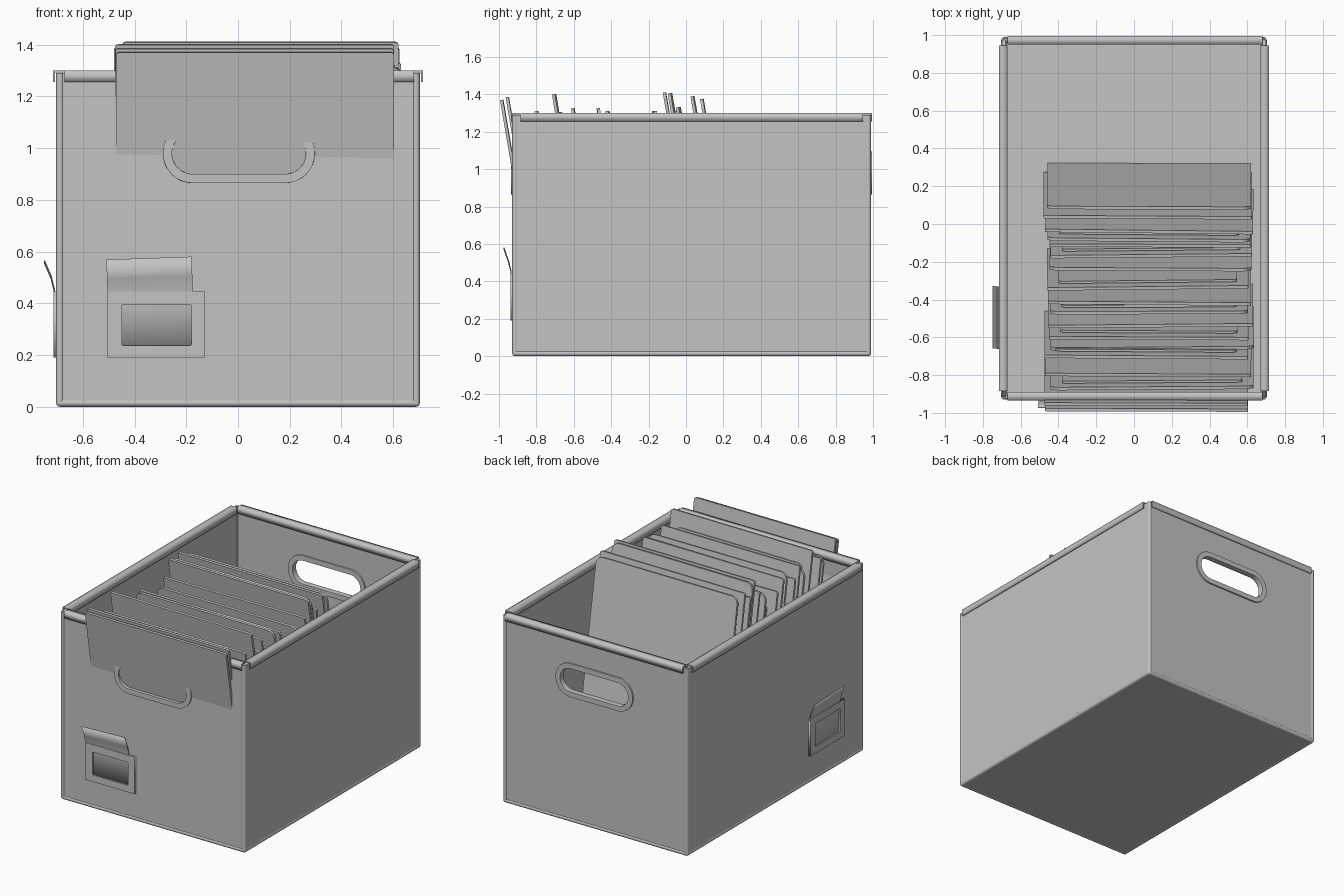
import bpy, bmesh, math, random
from mathutils import Matrix, Vector

random.seed(4)
if "Cube" in bpy.data.objects:
    bpy.data.objects.remove(bpy.data.objects["Cube"], do_unlink=True)

# One flat grey for everything
grey = bpy.data.materials.new("plain_grey")
grey.use_nodes = True
GREY = (0.55, 0.55, 0.55, 1)
grey.diffuse_color = GREY
grey.node_tree.nodes["Principled BSDF"].inputs["Base Color"].default_value = GREY

W, FRONT, BACK, TOP = 0.70, -0.925, 0.985, 1.30
MID, DEPTH, T = (FRONT + BACK) / 2, BACK - FRONT, 0.02
UP = Matrix.Rotation(math.pi / 2, 4, 'X')            # outline stands up, facing -y
ALONG_X = Matrix.Rotation(math.pi / 2, 4, 'Z') @ UP  # outline in y-z, extruded along x


def move(x, y, z):
    return Matrix.Translation((x, y, z))


def rounded(x0, x1, y0, y1, r=0.0, low_r=None, n=8):
    """Rectangle outline with rounded upper and lower corners."""
    low_r = r if low_r is None else low_r
    pts = []
    for i, (x, y, rad) in enumerate([(x1, y1, r), (x0, y1, r), (x0, y0, low_r), (x1, y0, low_r)]):
        if rad == 0:
            pts.append((x, y))
            continue
        cx = x - rad if x == x1 else x + rad
        cy = y - rad if y == y1 else y + rad
        for k in range(n + 1):
            a = (i + k / n) * math.pi / 2
            pts.append((cx + rad * math.cos(a), cy + rad * math.sin(a)))
    return pts


def plate(name, loops, thick, matrix, bevel=0.0):
    """Flat plate from an outline, further loops are holes."""
    cu = bpy.data.curves.new(name, 'CURVE')
    cu.dimensions, cu.fill_mode, cu.extrude = '2D', 'BOTH', thick / 2
    for loop in loops:
        sp = cu.splines.new('POLY')
        sp.points.add(len(loop) - 1)
        for p, (x, y) in zip(sp.points, loop):
            p.co = (x, y, 0, 1)
        sp.use_cyclic_u = True
    ob = bpy.data.objects.new(name, cu)
    bpy.context.collection.objects.link(ob)
    bpy.ops.object.select_all(action='DESELECT')
    ob.select_set(True)
    bpy.context.view_layer.objects.active = ob
    bpy.ops.object.convert(target='MESH')
    ob = bpy.context.object
    ob.name = name
    bm = bmesh.new()
    bm.from_mesh(ob.data)
    bmesh.ops.remove_doubles(bm, verts=bm.verts, dist=0.0002)
    bmesh.ops.recalc_face_normals(bm, faces=bm.faces)
    bm.to_mesh(ob.data)
    bm.free()
    ob.data.materials.clear()
    ob.data.materials.append(grey)
    ob.matrix_world = matrix
    if bevel:
        mod = ob.modifiers.new("soft_edge", 'BEVEL')
        mod.width, mod.segments, mod.limit_method = bevel, 2, 'ANGLE'
    return ob


def tube(name, a, b, r=0.015):
    """Rounded edge of the box between two points."""
    a, b = Vector(a), Vector(b)
    bpy.ops.mesh.primitive_cylinder_add(vertices=16, radius=r, depth=(b - a).length)
    ob = bpy.context.object
    ob.matrix_world = Matrix.Translation((a + b) / 2) @ (b - a).to_track_quat('Z', 'Y').to_matrix().to_4x4()
    ob.name = name
    ob.data.materials.append(grey)
    bpy.ops.object.shade_smooth_by_angle()


# Floor and side walls
plate("floor", [rounded(-W + 0.01, W - 0.01, FRONT + 0.01, BACK - 0.01)], T, move(0, 0, 0.012))
for side, s in (("left", 1), ("right", -1)):
    plate(side + "_wall", [rounded(FRONT + 0.01, BACK - 0.01, 0.01, TOP - 0.01)], T,
          move(s * (W - T / 2), 0, 0) @ ALONG_X)

# End walls with handle openings and raised handle rings
outer = rounded(-0.29, 0.297, 0.865, 1.095, 0.114, n=12)
inner = rounded(-0.255, 0.262, 0.9, 1.06, 0.079, n=12)
for end, y, s in (("front", FRONT, 1), ("back", BACK, -1)):
    panel = rounded(-W + 0.01, W - 0.01, 0.01, TOP - 0.01)
    plate(end + "_wall", [panel, inner], T, move(0, y + s * T / 2, 0) @ UP)
    plate(end + "_handle_ring", [outer, inner], 0.04, move(0, y + s * T / 2, 0) @ UP, 0.006)

# Rounded vertical and bottom edges with ball corners
ex, ey0, ey1, ez = W - 0.012, FRONT + 0.011, BACK - 0.011, 0.015
for y, end in ((ey0, "front"), (ey1, "back")):
    tube(end + "_bottom_edge", (-ex, y, ez), (ex, y, ez))
    for s, side in ((1, "left"), (-1, "right")):
        tube(f"{end}_{side}_edge", (s * ex, y, ez), (s * ex, y, TOP - 0.01))
        bpy.ops.mesh.primitive_uv_sphere_add(segments=16, ring_count=8, radius=0.015, location=(s * ex, y, ez))
        ball = bpy.context.object
        ball.name = f"{end}_{side}_corner"
        ball.data.materials.append(grey)
        bpy.ops.object.shade_smooth_by_angle()
for s, side in ((1, "left"), (-1, "right")):
    tube(side + "_bottom_edge", (s * ex, ey0, ez), (s * ex, ey1, ez))

# Folded rim: channel section hooked over each wall
h, d, t = 0.0225, 0.045, 0.008
channel = [(-h, -d), (-h, 0), (h, 0), (h, -d), (h - t, -d), (h - t, -t), (t - h, -t), (t - h, -d)]
for s, side in ((1, "left"), (-1, "right")):
    plate(side + "_rim", [channel], DEPTH - 0.08, move(s * 0.692, MID, TOP) @ UP)
for end, y in (("front", FRONT + 0.013), ("back", BACK - 0.013)):
    plate(end + "_rim", [channel], 1.35, move(0.005, y, TOP) @ ALONG_X)


# Label holders with a curled paper slip
def label(name, base, tip):
    frame = rounded(-0.187, 0.187, 0.19, 0.445)
    window = rounded(-0.132, 0.137, 0.237, 0.395, 0.006, n=2)
    plate(name + "_frame", [frame, window], 0.014, base @ move(0, -0.007, 0) @ UP)
    path = [(-0.006, 0.2), (-0.006, 0.4), (-0.012, 0.45), (-0.024, 0.5), (-0.05, tip)]
    slip = path + [(y + 0.004, z) for y, z in reversed(path)]
    plate(name + "_slip", [slip], 0.33,
          base @ move(-0.007, 0, 0) @ Matrix.Rotation(math.radians(-2), 4, 'Y') @ ALONG_X)


label("front_label", move(-0.317, FRONT, 0), 0.575)
label("side_label", move(-W, -0.52, 0) @ Matrix.Rotation(-math.pi / 2, 4, 'Z'), 0.56)

# Leaning folders: y of the top edge and its height
LEAN, BASE = 0.17, 0.03
folders = [(-0.985, 1.37), (-0.955, 1.385), (-0.87, 1.28), (-0.8, 1.31), (-0.705, 1.40),
           (-0.66, 1.27), (-0.605, 1.325), (-0.54, 1.26), (-0.47, 1.325), (-0.42, 1.31),
           (-0.34, 1.25), (-0.24, 1.27), (-0.17, 1.31), (-0.115, 1.41), (-0.085, 1.405),
           (-0.04, 1.33), (0.035, 1.39), (0.085, 1.375)]
for i, (y, z) in enumerate(folders):
    x0 = -0.46 + random.uniform(-0.02, 0.02)
    x1 = 0.62 + random.uniform(-0.02, 0.02)
    length = (z - BASE) * math.hypot(1, LEAN)
    corner = 0.05 if i % 3 == 2 else 0.012
    lean = Matrix.Rotation(math.pi / 2 + math.atan(LEAN), 4, 'X')
    yaw = Matrix.Rotation(random.uniform(-0.012, 0.012), 4, 'Z')
    place = move(0, y + LEAN * (z - BASE), BASE) @ yaw @ lean
    plate(f"folder_{i + 1}", [rounded(x0, x1, 0, length, corner, 0)], 0.016, place)
    # Shorter sheets tucked behind every other folder
    if i % 2 == 0 and 1 < i < 16:
        plate(f"sheets_{i + 1}", [rounded(x0 + 0.06, x1 - 0.06, 0, length - 0.1, 0.03, 0)], 0.012,
              place @ move(0, 0, -0.018))
